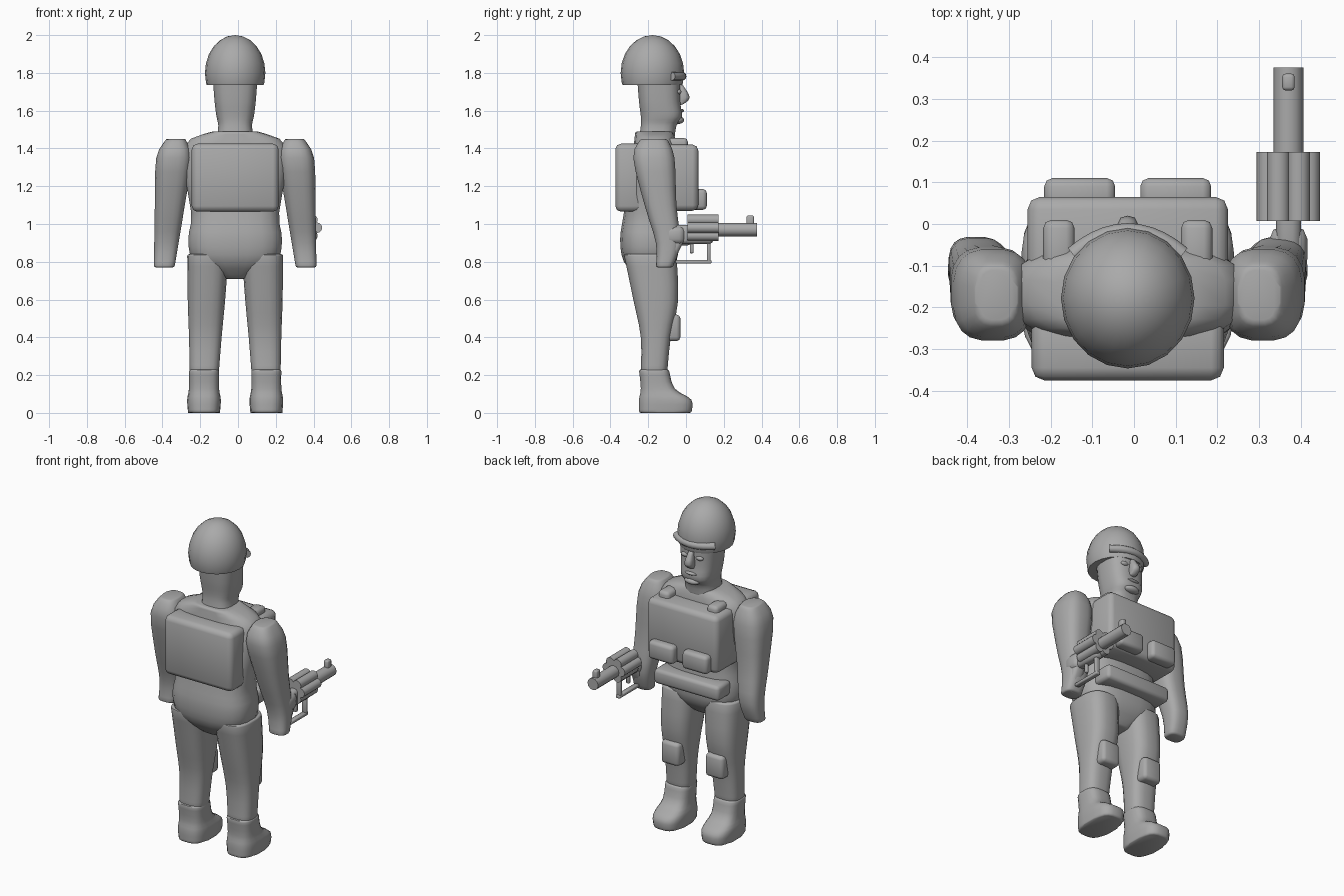
import bpy, bmesh, math
from mathutils import Vector, Matrix

if "Cube" in bpy.data.objects:
    bpy.data.objects.remove(bpy.data.objects["Cube"])

GREY = (0.4, 0.4, 0.4, 1)
grey = bpy.data.materials.new("plain grey")
grey.use_nodes = True
grey.diffuse_color = GREY
grey.node_tree.nodes["Principled BSDF"].inputs["Base Color"].default_value = GREY
MID = -0.015
SIDES = {"right": -1, "left": 1}


def finish(name, bm):
    """Turn the mesh into a named, smooth shaded object."""
    bmesh.ops.recalc_face_normals(bm, faces=bm.faces)
    mesh = bpy.data.meshes.new(name)
    bm.to_mesh(mesh)
    bm.free()
    mesh.materials.append(grey)
    part = bpy.data.objects.new(name, mesh)
    bpy.context.collection.objects.link(part)
    bpy.ops.object.select_all(action="DESELECT")
    part.select_set(True)
    bpy.context.view_layer.objects.active = part
    bpy.ops.object.shade_smooth_by_angle(angle=math.radians(50))


def spline(keys, steps=3):
    """Smoothly fill in sections between the key sections."""
    keys = [Vector(key) for key in keys]
    padded = [keys[0], *keys, keys[-1]]
    filled = []
    for before, start, end, after in zip(padded, padded[1:], padded[2:], padded[3:]):
        for step in range(steps):
            t = step / steps
            pull_in, pull_out = (end - before) / 2, (after - start) / 2
            filled.append(start + pull_in * t
                          + (3 * (end - start) - 2 * pull_in - pull_out) * t ** 2
                          + (2 * (start - end) + pull_in + pull_out) * t ** 3)
    return filled + [keys[-1]]


def loft(name, keys, centre=MID, lean=0.0, power=0.7, sides=20):
    """Skin rounded sections given as height, half width, back and front."""
    bm = bmesh.new()
    loops = []
    for z, half, back, front in spline(keys):
        loop = []
        for i in range(sides):
            angle = math.tau * (i + 0.5) / sides
            c, s = math.cos(angle), math.sin(angle)
            x = math.copysign(abs(c) ** power, c) * half
            y = math.copysign(abs(s) ** power, s) * (front - back) / 2
            loop.append(bm.verts.new((centre + lean * z + x, (front + back) / 2 + y, z)))
        loops.append(loop)
    for low, high in zip(loops, loops[1:]):
        for i in range(sides):
            bm.faces.new((low[i - 1], low[i], high[i], high[i - 1]))
    caps = [bm.faces.new(loops[0]), bm.faces.new(loops[-1])]
    rims = [edge for cap in caps for edge in cap.edges]
    bmesh.ops.bevel(bm, geom=rims, offset=0.01, segments=2, affect="EDGES", profile=0.5)
    finish(name, bm)


def box(name, centre, size, bevel=0.02, tilt=0.0):
    """Rounded box."""
    bm = bmesh.new()
    bmesh.ops.create_cube(bm, size=1, matrix=Matrix.Diagonal((*size, 1)))
    bmesh.ops.bevel(bm, geom=bm.edges[:], offset=bevel, segments=2,
                    affect="EDGES", profile=0.5)
    bm.transform(Matrix.Translation(centre) @ Matrix.Rotation(tilt, 4, "X"))
    finish(name, bm)


def rod(name, centre, radius, length):
    """Cylinder lying along the depth of the figure."""
    bm = bmesh.new()
    bmesh.ops.create_cone(bm, cap_ends=True, segments=12, radius1=radius,
                          radius2=radius, depth=length)
    bm.transform(Matrix.Translation(centre) @ Matrix.Rotation(math.pi / 2, 4, "X"))
    finish(name, bm)


def ball(name, centre, radii, floor=0.0):
    """Ellipsoid, cut flat at the floor height."""
    bm = bmesh.new()
    bmesh.ops.create_uvsphere(bm, u_segments=20, v_segments=12, radius=1)
    bm.transform(Matrix.Translation(centre) @ Matrix.Diagonal((*radii, 1)))
    cut = bmesh.ops.bisect_plane(bm, geom=bm.verts[:] + bm.edges[:] + bm.faces[:],
                                 plane_co=(0, 0, floor), plane_no=(0, 0, 1),
                                 clear_inner=True)
    rim = [item for item in cut["geom_cut"] if isinstance(item, bmesh.types.BMEdge)]
    if rim:
        bmesh.ops.contextual_create(bm, geom=rim)
    finish(name, bm)


# Torso with pelvis and shoulders
loft("torso", [(0.71, 0.06, -0.25, -0.12), (0.8, 0.22, -0.33, -0.05),
               (0.92, 0.25, -0.35, -0.04), (1.06, 0.235, -0.33, -0.05),
               (1.4, 0.28, -0.28, -0.05), (1.49, 0.12, -0.27, -0.07)])

# Neck, head and face
loft("head", [(1.45, 0.1, -0.25, -0.06), (1.52, 0.09, -0.24, -0.05),
              (1.57, 0.1, -0.24, -0.02), (1.65, 0.11, -0.25, -0.03),
              (1.78, 0.12, -0.26, -0.03)])
loft("nose", [(1.63, 0.02, -0.05, -0.02), (1.67, 0.025, -0.05, 0.02),
              (1.74, 0.014, -0.05, -0.02)], sides=10)
ball("lips", (MID, -0.03, 1.6), (0.04, 0.02, 0.01))
ball("chin", (MID, -0.04, 1.55), (0.05, 0.03, 0.02))

# Helmet with a brim that wraps the forehead
ball("helmet", (MID, -0.178, 1.8), (0.16, 0.168, 0.2), floor=1.735)
brim_path = bpy.data.curves.new("brim_path", "CURVE")
brim_path.dimensions = "3D"
brim_path.bevel_depth = 0.022
brim_path.use_fill_caps = True
brim_line = brim_path.splines.new("POLY")
brim_line.points.add(10)
for i, point in enumerate(brim_line.points):
    across = i / 5 - 1
    point.co = (MID + 0.13 * across, -0.02 - 0.055 * across ** 2, 1.782, 1)
brim_path.materials.append(grey)
bpy.context.collection.objects.link(bpy.data.objects.new("helmet_brim", brim_path))

# Limbs and paired kit
for tag, side in SIDES.items():
    def out(distance):
        return MID + side * distance

    loft(tag + "_arm", [(0.77, 0.055, -0.16, -0.07), (0.9, 0.065, -0.16, -0.03),
                        (1.1, 0.08, -0.22, -0.05), (1.35, 0.095, -0.28, -0.06),
                        (1.45, 0.05, -0.24, -0.1)],
         centre=out(0.445), lean=-0.09 * side)
    loft(tag + "_leg", [(0.2, 0.077, -0.24, -0.1), (0.4, 0.087, -0.24, -0.08),
                        (0.6, 0.1, -0.28, -0.04), (0.84, 0.11, -0.33, -0.05)],
         centre=out(0.17), lean=-0.03 * side)
    loft(tag + "_boot", [(0, 0.085, -0.25, 0.03), (0.07, 0.09, -0.25, 0.03),
                         (0.13, 0.08, -0.24, -0.06), (0.23, 0.08, -0.25, -0.09)],
         centre=out(0.165), power=0.65)
    ball(tag + "_eye", (out(0.05), -0.04, 1.7), (0.024, 0.016, 0.014))
    box(tag + "_knee_pad", (out(0.15), -0.08, 0.45), (0.12, 0.1, 0.14))
    box(tag + "_pouch", (out(0.115), 0.07, 1.13), (0.17, 0.08, 0.11))
    box(tag + "_strap", (out(0.165), -0.06, 1.41), (0.075, 0.14, 0.09))

# Vest, backpack and belt pack
box("vest", (MID, -0.07, 1.245), (0.48, 0.27, 0.35), bevel=0.03)
box("backpack", (MID, -0.287, 1.245), (0.46, 0.175, 0.36), bevel=0.03)
box("belt_pack", (MID, -0.04, 0.93), (0.44, 0.13, 0.09))

# Revolver: barrel, fluted cylinder, frame, grip and trigger
GUN_X, GUN_Z = 0.37, 0.98
rod("gun_barrel", (GUN_X, 0.26, 0.97), 0.036, 0.23)
box("gun_front_sight", (GUN_X, 0.34, 1.015), (0.03, 0.04, 0.06), bevel=0.008)
rod("gun_cylinder_core", (GUN_X, 0.09, GUN_Z), 0.056, 0.16)
for i in range(6):
    turn = math.tau * i / 6
    rod("gun_chamber", (GUN_X + 0.048 * math.cos(turn), 0.09,
                        GUN_Z + 0.048 * math.sin(turn)), 0.028, 0.165)
box("gun_frame", (GUN_X, 0.03, 0.945), (0.06, 0.23, 0.1))
box("gun_grip", (GUN_X, -0.08, 0.86), (0.07, 0.08, 0.18), tilt=-0.45)
box("gun_hand", (GUN_X, -0.06, 0.94), (0.09, 0.11, 0.1), bevel=0.03)
box("trigger", (GUN_X, 0.03, 0.88), (0.02, 0.02, 0.07), bevel=0.005)
box("trigger_guard_bar", (GUN_X, 0.04, 0.8), (0.03, 0.19, 0.02), bevel=0.006)
box("trigger_guard_post", (GUN_X, 0.12, 0.85), (0.03, 0.02, 0.12), bevel=0.006)
